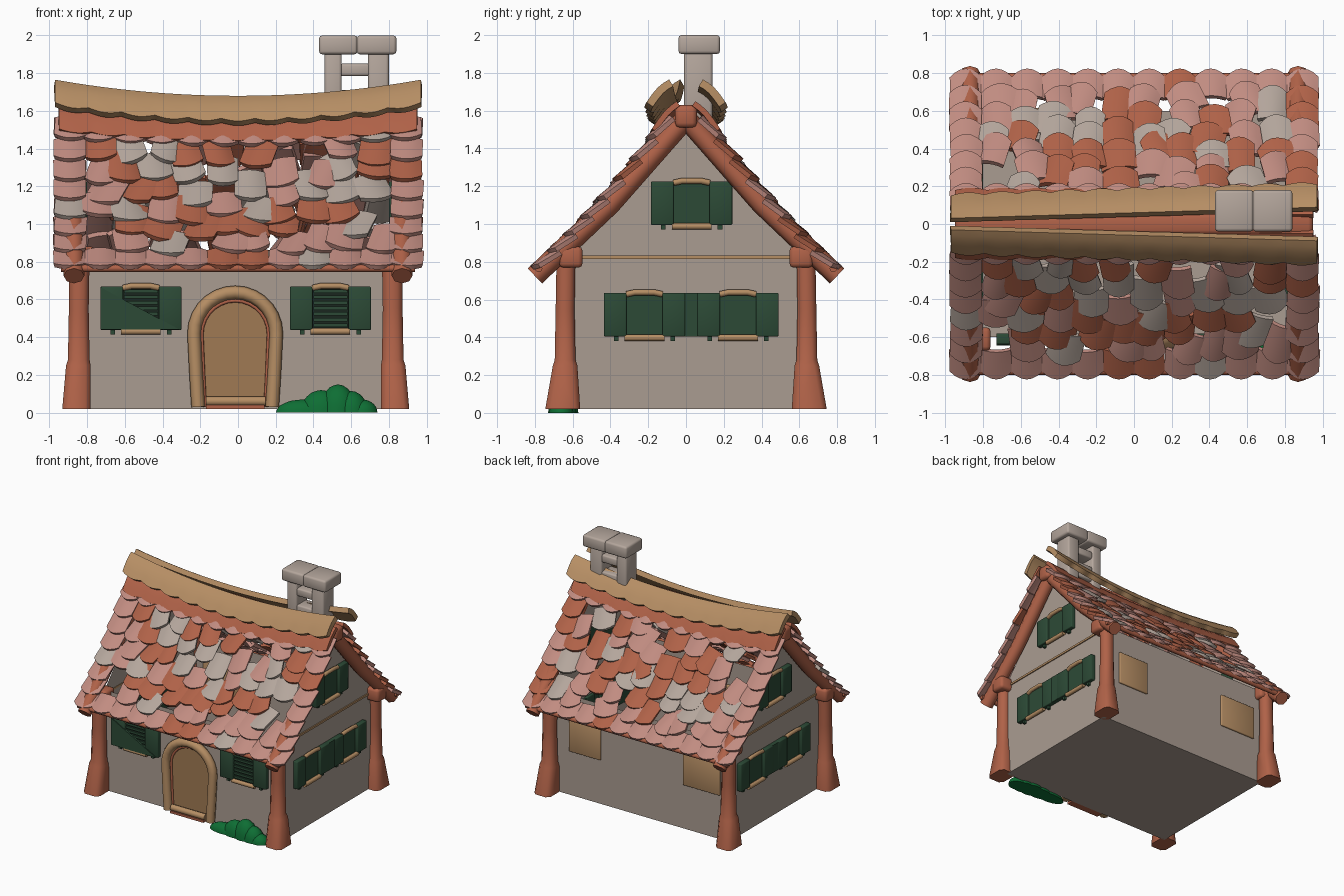
import bpy, bmesh, math, random
from mathutils import Matrix, Vector

if "Cube" in bpy.data.objects:
    bpy.data.objects.remove(bpy.data.objects["Cube"])
random.seed(11)

def mat(name, r, g, b):
    m = bpy.data.materials.new(name)
    f = lambda c: ((c / 255 + 0.055) / 1.055) ** 2.4
    m.diffuse_color = (f(r), f(g), f(b), 1)
    m.use_nodes = True
    m.node_tree.nodes["Principled BSDF"].inputs["Base Color"].default_value = m.diffuse_color
    return m

RED = mat("red_brown_wood", 176, 98, 72)
PINK = mat("pink_tile", 193, 140, 129)
GREY = mat("warm_grey_tile", 180, 166, 156)
WALL = mat("plaster", 170, 156, 145)
TAN = mat("tan_wood", 182, 142, 100)
DOOR = mat("door_brown", 160, 122, 84)
GREEN = mat("shutter_green", 44, 74, 54)
DARK = mat("dark_window", 26, 38, 30)
BUSH = mat("bush_green", 14, 110, 52)
I4 = Matrix.Identity(4)

def finish(name, bm, *mats, recalc=True):
    if recalc:
        bmesh.ops.recalc_face_normals(bm, faces=bm.faces)
    me = bpy.data.meshes.new(name)
    bm.to_mesh(me)
    bm.free()
    for m in mats:
        me.materials.append(m)
    ob = bpy.data.objects.new(name, me)
    bpy.context.collection.objects.link(ob)
    return ob

def box(name, m, lo, hi, M=I4, bev=0.0):
    bm = bmesh.new()
    bmesh.ops.create_cube(bm, size=1)
    for v in bm.verts:
        v.co = [(lo[i] + hi[i]) / 2 + v.co[i] * (hi[i] - lo[i]) for i in range(3)]
    if bev:
        bmesh.ops.bevel(bm, geom=bm.edges[:], offset=bev, segments=2, affect='EDGES', profile=0.5)
    bmesh.ops.transform(bm, matrix=M, verts=bm.verts)
    return finish(name, bm, m)

def plate(name, m, pts, y0, y1):
    """Flat x-z outline extruded along y."""
    bm = bmesh.new()
    f = bm.faces.new([bm.verts.new((x, y0, z)) for x, z in pts])
    r = bmesh.ops.extrude_face_region(bm, geom=[f])
    for v in r["geom"]:
        if isinstance(v, bmesh.types.BMVert):
            v.co.y = y1
    return finish(name, bm, m)

def tube(name, m, pts, r, M=I4):
    cu = bpy.data.curves.new(name, 'CURVE')
    cu.dimensions = '3D'
    cu.bevel_depth = r
    cu.bevel_resolution = 2
    cu.use_fill_caps = True
    sp = cu.splines.new('POLY')
    sp.points.add(len(pts) - 1)
    for p, c in zip(sp.points, pts):
        p.co = (*(M @ Vector(c)), 1)
    cu.materials.append(m)
    ob = bpy.data.objects.new(name, cu)
    bpy.context.collection.objects.link(ob)
    return ob

# --- walls: open-topped house shell with gables and floor
WX, WY = 0.82, 0.60
bm = bmesh.new()
prof = [(-WY, 0.02), (WY, 0.02), (WY, 0.86), (0, 1.54), (-WY, 0.86)]
L = [bm.verts.new((-WX, y, z)) for y, z in prof]
R = [bm.verts.new((WX, y, z)) for y, z in prof]
bm.faces.new(L[::-1])
bm.faces.new(R)
for i, j in ((0, 1), (1, 2), (4, 0)):
    bm.faces.new((L[i], L[j], R[j], R[i]))
finish("house_walls", bm, WALL)

# --- corner posts with flared feet, log ends, rafters
rings = [(0.02, .77, .92, .56, .745), (0.25, .77, .90, .575, .705), (0.28, .775, .89, .585, .695),
         (0.55, .78, .885, .59, .69), (0.84, .775, .885, .585, .685)]
for sx in (-1, 1):
    for sy in (-1, 1):
        bm = bmesh.new()
        prev = None
        for z, x0, x1, y0, y1 in rings:
            c = 0.028
            pts = [(x0 + c, y0), (x1 - c, y0), (x1, y0 + c), (x1, y1 - c),
                   (x1 - c, y1), (x0 + c, y1), (x0, y1 - c), (x0, y0 + c)]
            ring = [bm.verts.new((sx * x - .012, sy * y, z)) for x, y in pts]
            if prev:
                for i in range(8):
                    bm.faces.new((prev[i], prev[(i + 1) % 8], ring[(i + 1) % 8], ring[i]))
            else:
                bm.faces.new(ring)
            prev = ring
        bm.faces.new(prev)
        finish("corner_post", bm, RED)
        box("log_end", RED, (-.08, -.062, -.056), (.08, .062, .056),
            Matrix.Translation((sx * .84, sy * .61, .825)), 0.022)
        tube("rafter", RED, [(sx * .87, sy * .80, .725), (sx * .87, sy * .4, 1.105), (sx * .87, 0, 1.56)], .055)
    box("gable_string_course", TAN, (sx * .823 - .006, -.56, .815), (sx * .823 + .006, .56, .832))
box("ridge_beam", RED, (-.95, -.058, 1.51), (.95, .058, 1.63), I4, .025)
for sy in (-1, 1):
    tube("eave_board", RED, [(-.94, sy * .78, .765), (.94, sy * .78, .765)], .02)

# --- roof tiles on a concave, sagging slope
def roof_z(a, x):
    return 1.74 - 1.45 * a + 0.32 * a * a - 0.05 * (1 - (x / .97) ** 2) * (1 - a / .82)

def tile(bm, x, s, a, w, ln, rot, tilt, mi):
    slope = 1.45 - 0.64 * a
    d = Vector((0, -s, slope)).normalized()
    X = Vector((-s, 0, 0))
    B = Matrix((X, d, X.cross(d))).transposed().to_4x4()
    M = (Matrix.Translation((x, s * a, roof_z(a, x))) @ B
         @ Matrix.Rotation(rot, 4, 'Z') @ Matrix.Rotation(tilt, 4, 'Y'))
    g = []
    for j in range(5):
        t = j / 4
        row = []
        for i in range(7):
            u = i / 3 - 1
            y0 = 0.04 * u * u
            row.append(bm.verts.new(M @ Vector((u * w / 2, y0 + (ln - y0) * t,
                                                .022 * (1 - u * u) - .028 * t - .008))))
        g.append(row)
    for j in range(4):
        for i in range(6):
            bm.faces.new((g[j][i], g[j][i + 1], g[j + 1][i + 1], g[j + 1][i])).material_index = mi

for s, label in ((-1, "front"), (1, "back")):
    bm = bmesh.new()
    for k in range(8):
        a = .815 - .087 * k
        for c in range(12):
            x = -.893 + 1.786 * c / 11
            if c in (0, 11) or k in (0, 7):      # tidy, mostly pink border tiles
                reds = 2.5 if c == 11 else 1.2
                mi = random.choices((0, 1, 2), (reds, 9, .7))[0]
                tile(bm, x, s, a, .172, .17, random.uniform(-.06, .06), 0, mi)
            elif random.random() > (.08 if k == 1 else .2):   # loose, broken field
                mi = random.choices((0, 1, 2), (1, 8, 1) if k == 1 else (3, 3, 3.6))[0]
                tile(bm, x + random.uniform(-.02, .02), s, a + random.uniform(-.03, .02),
                     random.uniform(.155, .2), random.uniform(.18, .24),
                     random.uniform(-.38, .38), random.uniform(-.22, .22), mi)
    ob = finish(label + "_roof_tiles", bm, RED, PINK, GREY, recalc=False)
    md = ob.modifiers.new("thick", 'SOLIDIFY')
    md.thickness = .026

# --- ridge capping: tan scalloped strips over a red underlayer
def strip(name, m, s, a0, a1, z0, z1, sag, drift, scallop, thick, half):
    bm = bmesh.new()
    prev = None
    n = 66
    for i in range(n + 1):
        x = half * (2 * i / n - 1)
        row = []
        sc = scallop * abs(math.sin(math.pi * 11 * i / n))
        for j in range(5):
            t = j / 4
            a = a0 + (a1 + sc - a0) * t + drift * x
            z = z0 + (z1 - sc - z0) * t + .018 * math.sin(math.pi * t) - sag * (1 - (x / half) ** 2)
            row.append(bm.verts.new((x, s * a, z)))
        if prev:
            for j in range(4):
                q = (prev[j], row[j], row[j + 1], prev[j + 1])
                bm.faces.new(q if s > 0 else q[::-1])
        prev = row
    ob = finish(name, bm, m, recalc=False)
    for p in ob.data.polygons:           # outward means upward here
        if p.normal.z < 0:
            p.flip()
    md = ob.modifiers.new("thick", 'SOLIDIFY')
    md.thickness = thick

for s in (-1, 1):
    strip("ridge_cap", TAN, s, .06, .18, 1.765, 1.645, .085, .03, .014, .042, .97)
    strip("ridge_underlay", RED, s, .05, .18, 1.65, 1.505, .05, 0, .012, .03, .95)

# --- chimney: two stone piers, crossbars and a split cap
for x0, x1 in ((.46, .55), (.69, .80)):
    box("chimney_pier", GREY, (x0, -.01, 1.5), (x1, .14, 1.92), I4, .015)
box("chimney_crossbar", GREY, (.54, .0, 1.785), (.71, .13, 1.85), I4, .012)
box("chimney_sill", GREY, (.54, .0, 1.58), (.71, .13, 1.71), I4, .012)
for x0, x1 in ((.43, .634), (.63, .84)):
    box("chimney_cap", GREY, (x0, -.04, 1.90), (x1, .18, 2.0), I4, .016)

# --- windows: u along the wall, v outward, w up
def frame(u, v, o):
    return Matrix.Translation(o) @ Matrix((u, v, (0, 0, 1))).transposed().to_4x4()

def window(M, slats=False):
    box("window_pane", DARK if slats else GREEN, (-.1, -.02, -.11), (.1, .012, .11), M)
    for k in (-1, 1):
        lo, hi = sorted((k * .095, k * .215))
        box("shutter", GREEN, (lo, -.02, -.115), (hi, .038, .115), M, .006)
        box("shutter_hook", GREEN, (k * .15 - .012, .0, -.14), (k * .15 + .012, .02, -.11), M)
    if slats:
        for i in range(7):
            z = -.09 + .03 * i
            box("louver", GREEN, (-.09, 0, z - .009), (.09, .024, z + .009), M)
    tube("window_head", TAN, [(-.095, .02, .108), (-.05, .025, .118), (.05, .025, .118), (.095, .02, .108)], .016, M)
    tube("window_sill", TAN, [(-.105, .025, -.122), (.105, .025, -.122)], .018, M)

for x in (-.515, .49):
    window(frame((1, 0, 0), (0, -1, 0), (x, -WY, .553)), True)
plate("fallen_shutter", GREEN, [(-.73, .665), (-.73, .44), (-.31, .44)], -WY - .03, -WY - .045)
for sx in (-1, 1):
    for y, z in ((-.22, .52), (.275, .52), (.03, 1.11)):
        window(frame((0, 1, 0), (sx, 0, 0), (sx * WX, y, z)))
    box("middle_shutter", GREEN, (sx * .835 - .02, -.01, .405), (sx * .835 + .02, .07, .635))
for x0, x1 in ((-.74, -.40), (.37, .66)):
    box("back_window_panel", TAN, (x0, .59, .39), (x1, .615, .67), I4, .006)

# --- arched door
def arch(hw, top, n=14):
    cx, spring = -.015, top - hw
    pts = [(cx - hw * .9, .03), (cx - hw * .95, .2)]
    pts += [(cx - hw * math.cos(math.pi * i / n), spring + hw * math.sin(math.pi * i / n)) for i in range(n + 1)]
    return pts + [(cx + hw * .95, .2), (cx + hw * .9, .03)]

plate("door", DOOR, arch(.20, .61), -.59, -.612)
tube("door_frame", TAN, [(x, -.625, z) for x, z in arch(.218, .637)], .036)
tube("door_inner_trim", RED, [(x, -.612, z) for x, z in arch(.178, .594)], .010)
box("door_threshold", RED, (-.17, -.66, .02), (.14, -.58, .04))
tube("door_step", TAN, [(-.17, -.635, .06), (.145, -.635, .06)], .026)

# --- bush by the door, clipped flat at the ground
bm = bmesh.new()
for x, y, rx, ry, h in ((.34, -.65, .14, .06, .07), (.44, -.65, .11, .07, .12), (.53, -.65, .10, .08, .15),
                        (.60, -.655, .09, .075, .115), (.66, -.66, .08, .065, .07)):
    bmesh.ops.create_icosphere(bm, subdivisions=3, radius=1,
                               matrix=Matrix.Translation((x, y, 0)) @ Matrix.Diagonal((rx, ry, h, 1)))
bmesh.ops.bisect_plane(bm, geom=bm.verts[:] + bm.edges[:] + bm.faces[:], plane_co=(0, 0, 0.001),
                       plane_no=(0, 0, -1), clear_outer=True)
bmesh.ops.holes_fill(bm, edges=[e for e in bm.edges if e.is_boundary])
for v in bm.verts:
    v.co.z = max(0, v.co.z - .001)
finish("bush", bm, BUSH)

# --- turn curves and modifiers into meshes, then smooth
bpy.ops.object.select_all(action='SELECT')
bpy.context.view_layer.objects.active = bpy.context.scene.objects[0]
bpy.ops.object.convert(target='MESH')
bpy.ops.object.shade_smooth_by_angle(angle=math.radians(50))
